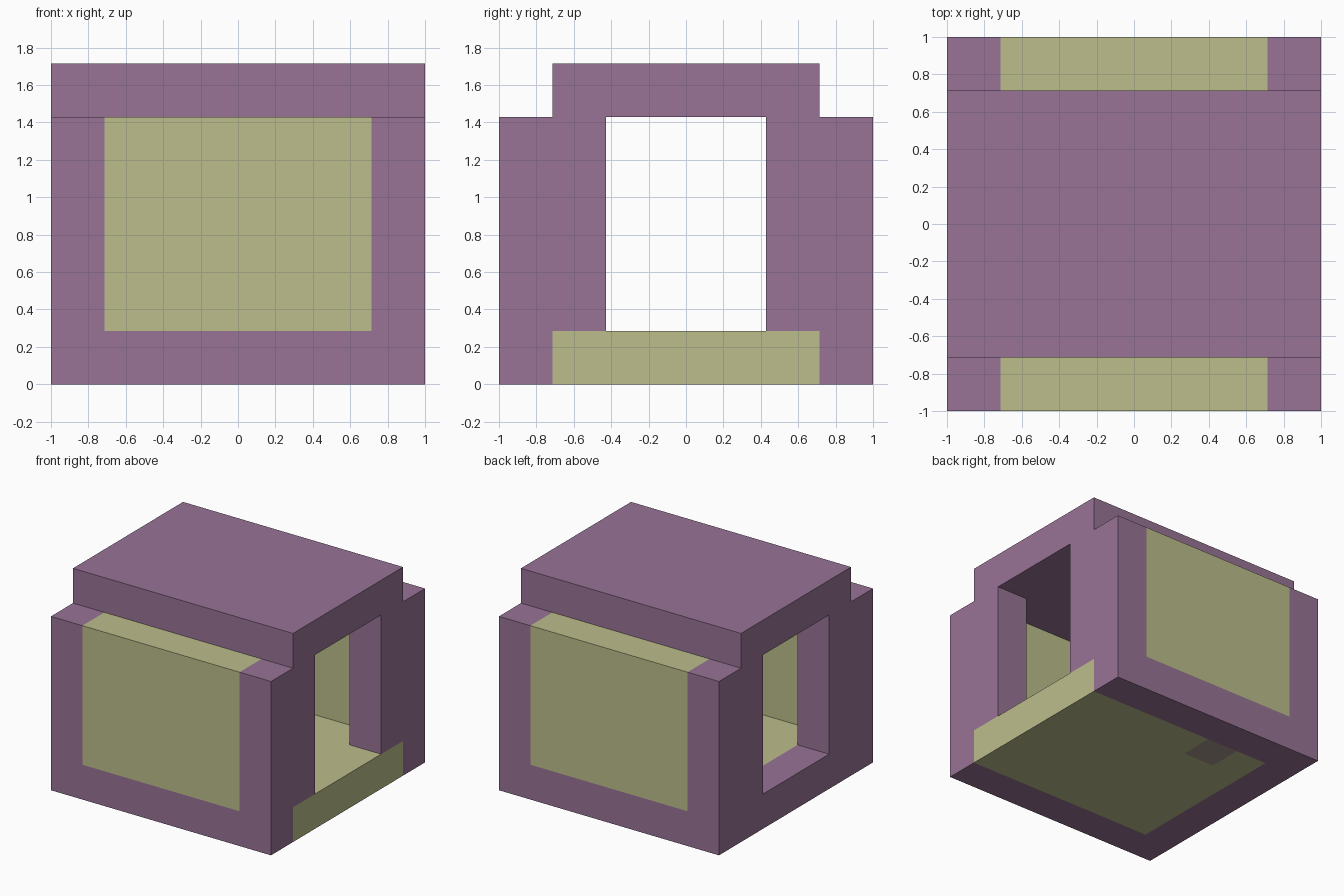
import bpy, bmesh
from mathutils import Vector

if "Cube" in bpy.data.objects:
    bpy.data.objects.remove(bpy.data.objects["Cube"], do_unlink=True)

U = 1 / 7  # block unit


def material(name, rgb):
    m = bpy.data.materials.new(name)
    m.use_nodes = True
    colour = (*rgb, 1)
    m.diffuse_color = colour
    m.node_tree.nodes["Principled BSDF"].inputs["Base Color"].default_value = colour
    return m


mauve = material("mauve", (0.314, 0.174, 0.305))
olive = material("olive", (0.503, 0.515, 0.262))
taupe = material("taupe", (0.392, 0.319, 0.279))


def block(name, x, y, z, mat):
    """Box between (low, high) limits given in block units."""
    bm = bmesh.new()
    bmesh.ops.create_cube(bm, size=1)
    lo, hi = (Vector(c) * U for c in zip(x, y, z))
    for v in bm.verts:
        v.co = [lo[i] if v.co[i] < 0 else hi[i] for i in range(3)]
    mesh = bpy.data.meshes.new(name)
    bm.to_mesh(mesh)
    bm.free()
    mesh.materials.append(mat)
    ob = bpy.data.objects.new(name, mesh)
    bpy.context.collection.objects.link(ob)
    return ob


# Floor, open to the left doorway, with a mauve sill under the right one
floor = block("floor", (-5, 7), (-5, 5), (0, 2), olive)
block("right_door_sill", (-7, -5), (-5, 5), (0, 2), mauve)

# Small square cut into the underside of the floor
floor.data.materials.append(taupe)
bm = bmesh.new()
bm.from_mesh(floor.data)
for co, normal in (((-3, 0, 0), (1, 0, 0)), ((-1, 0, 0), (1, 0, 0)), ((0, 3, 0), (0, 1, 0))):
    bmesh.ops.bisect_plane(bm, geom=bm.verts[:] + bm.edges[:] + bm.faces[:],
                           plane_co=Vector(co) * U, plane_no=normal)
bm.normal_update()
for f in bm.faces:
    c = f.calc_center_median() / U
    if f.normal.z < -0.5 and -3 < c.x < -1 and c.y > 3:
        f.material_index = 1
bm.to_mesh(floor.data)
bm.free()


def span(side, a, b):
    return tuple(sorted((side * a, side * b)))


# Front and back walls: base, panel and two corner piers beside the doorways
for end, s in (("front", -1), ("back", 1)):
    block(end + "_base", (-7, 7), span(s, 5, 7), (0, 2), mauve)
    block(end + "_panel", (-5, 5), span(s, 5, 7), (2, 10), olive)
    for side, t in (("right", -1), ("left", 1)):
        block(f"{end}_{side}_pier", span(t, 5, 7), span(s, 3, 7), (2, 10), mauve)

# Roof slab
block("roof", (-7, 7), (-5, 5), (10, 12), mauve)
